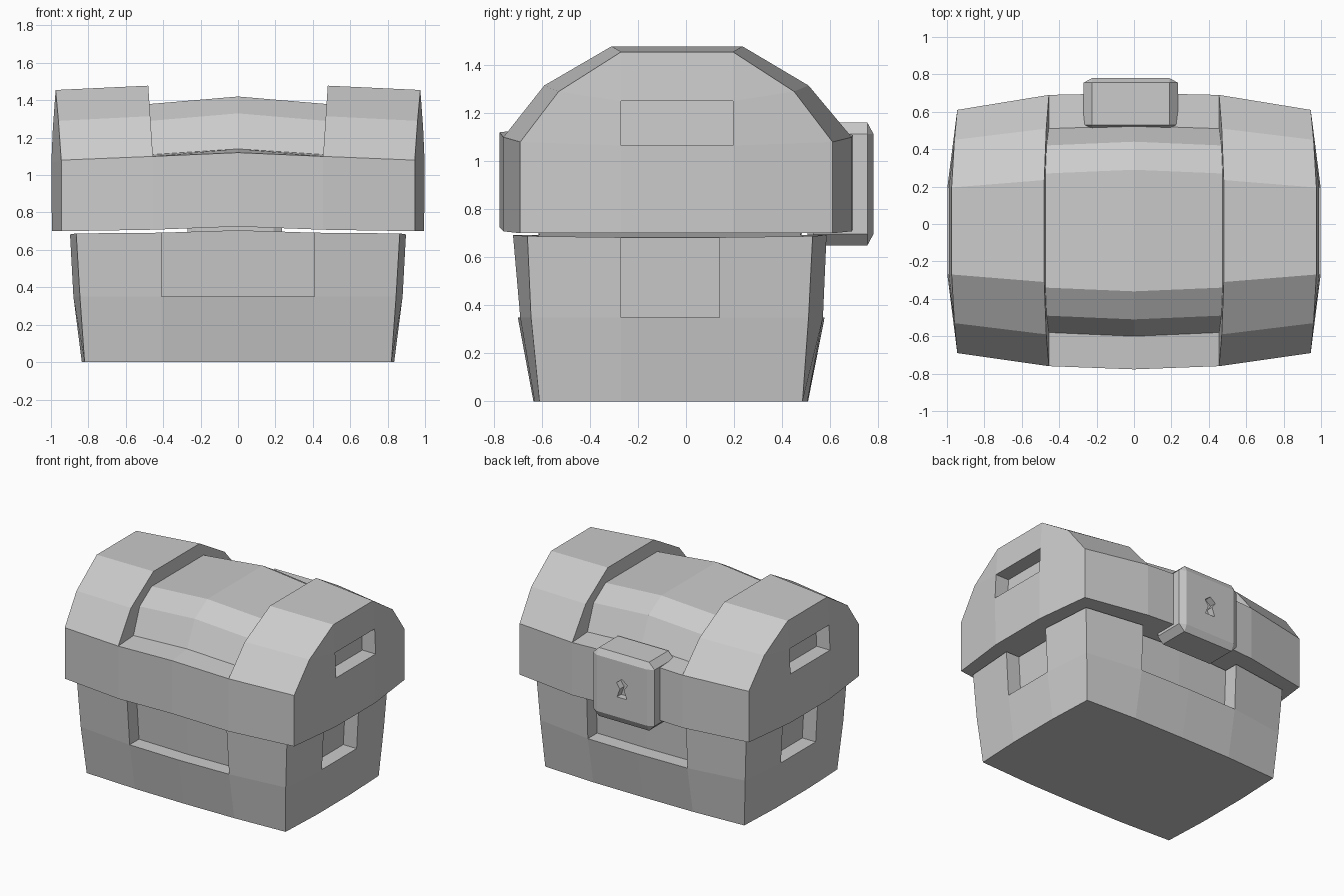
import bpy, bmesh

if "Cube" in bpy.data.objects:
    bpy.data.objects.remove(bpy.data.objects["Cube"])


def finish(name, bm, mirror=False):
    if mirror:
        bmesh.ops.mirror(bm, geom=bm.verts[:] + bm.edges[:] + bm.faces[:],
                         axis='X', merge_dist=0.001)
        bmesh.ops.remove_doubles(bm, verts=bm.verts, dist=0.0005)
    bmesh.ops.recalc_face_normals(bm, faces=bm.faces)
    me = bpy.data.meshes.new(name)
    bm.to_mesh(me)
    bm.free()
    ob = bpy.data.objects.new(name, me)
    bpy.context.collection.objects.link(ob)
    return ob


def shifted(bm, verts, dx=0, dy=0):
    return [bm.verts.new((v.co.x + dx, v.co.y + dy, v.co.z)) for v in verts]


def strip(bm, a, b, closed=False):
    n = len(a)
    for i in range(n if closed else n - 1):
        j = (i + 1) % n
        bm.faces.new((a[i], a[j], b[j], b[i]))


DEPTH = 0.11

# Base: half perimeter at three heights, front centre round to back centre
bm = bmesh.new()
plan = [
    [(0, -.635), (.41, -.63), (.82, -.61), (.835, -.27), (.835, .14), (.82, .485), (.41, .505), (0, .508)],
    [(0, -.70), (.41, -.69), (.845, -.645), (.88, -.27), (.88, .14), (.845, .51), (.41, .57), (0, .577)],
    [(0, -.725), (.41, -.72), (.865, -.66), (.898, -.27), (.898, .14), (.865, .527), (.41, .585), (0, .592)],
]
top_z = [.705, .692, .688, .683, .683, .688, .692, .705]
low, mid, top = [[bm.verts.new((x, y, (0, .35, top_z[i])[k])) for i, (x, y) in enumerate(row)]
                 for k, row in enumerate(plan)]
strip(bm, low, mid)
bm.faces.new(low)
rim = []
notches = {0: (0, DEPTH), 3: (-DEPTH, 0), 6: (0, -DEPTH)}
for i in range(7):
    a, b, c, d = mid[i], mid[i + 1], top[i + 1], top[i]
    if i not in notches:
        bm.faces.new((a, b, c, d))
        rim += [d, c]
        continue
    # Notch open at the top: floor, back wall and side walls
    a2, b2, c2, d2 = shifted(bm, (a, b, c, d), *notches[i])
    bm.faces.new((a, b, b2, a2))
    bm.faces.new((a2, b2, c2, d2))
    if a.co.x > 0:
        bm.faces.new((a, a2, d2, d))
    if b.co.x > 0:
        bm.faces.new((b, b2, c2, c))
    rim += [d] * (a.co.x > 0) + [d2, c2] + [c] * (b.co.x > 0)
bm.faces.new(list(dict.fromkeys(rim)))
finish("chest_base", bm, mirror=True)

# Lid: half, as cross-sections along x
bm = bmesh.new()
end = [(.945, -.69, .70), (.945, -.69, 1.08), (.96, -.53, 1.29), (.975, -.27, 1.455),
       (.975, .195, 1.455), (.96, .45, 1.29), (.945, .61, 1.08), (.945, .61, .70),
       (.995, .195, .70), (.995, -.27, .70)]
band = [(-.76, .708), (-.76, 1.10), (-.59, 1.315), (-.31, 1.478), (.235, 1.478),
        (.51, 1.315), (.69, 1.10), (.69, .708), (.235, .708), (-.31, .708)]
inner = [(-.58, 1.11), (-.49, 1.29), (-.34, 1.38), (.27, 1.38), (.42, 1.29), (.51, 1.11)]
centre = [(-.777, .725), (-.777, 1.12), (-.60, 1.14), (-.51, 1.33), (-.36, 1.42), (.29, 1.42),
          (.44, 1.33), (.525, 1.14), (.70, 1.12), (.70, .725), (.235, .725), (-.31, .725)]


def slant(pts):
    return [bm.verts.new((.455 + max(0, z - 1.1) * .066, y, z)) for y, z in pts]


e = [bm.verts.new(p) for p in end]
b = slant(band)
w = slant(inner)
c = [bm.verts.new((0, y, z)) for y, z in centre]
strip(bm, e, b, closed=True)
strip(bm, b[:2] + w + b[6:], c, closed=True)
bm.faces.new(b[1:7] + w[::-1])

# Bulged lid end with a handle pocket
m1, n1, n2, m2 = pocket = [bm.verts.new(p) for p in (
    (.998, -.27, 1.065), (.99, -.27, 1.25), (.99, .195, 1.25), (.998, .195, 1.065))]
for f in ((e[9], e[0], e[1], m1), (m1, e[1], e[2], n1), (n1, e[2], e[3]),
          (n1, e[3], e[4], n2), (n2, e[4], e[5]), (n2, e[5], e[6], m2),
          (m2, e[6], e[7], e[8]), (e[9], m1, m2, e[8])):
    bm.faces.new(f)
back = shifted(bm, pocket, dx=-DEPTH)
strip(bm, pocket, back, closed=True)
bm.faces.new(back)
finish("chest_lid", bm, mirror=True)

# Lock: chamfered block
bm = bmesh.new()
bmesh.ops.create_cube(bm, size=1)
bmesh.ops.bevel(bm, geom=bm.edges[:], offset=.09, segments=1, affect='EDGES')
bmesh.ops.scale(bm, vec=(.505, .275, .51), verts=bm.verts)
bmesh.ops.translate(bm, vec=(-.0175, .6425, .905), verts=bm.verts)
lock = finish("lock", bm)

# Keyhole cutter
bm = bmesh.new()
hole = [(0, .075), (.045, .04), (.016, 0), (.04, -.065), (-.04, -.065), (-.016, 0), (-.045, .04)]
outer = [bm.verts.new((x - .0175, .85, z + .91)) for x, z in hole]
deep = shifted(bm, outer, dy=-.12)
strip(bm, outer, deep, closed=True)
bm.faces.new(outer)
bm.faces.new(deep)
cutter = finish("keyhole_cutter", bm)
cutter.hide_render = True
cutter.hide_viewport = True
mod = lock.modifiers.new("keyhole", 'BOOLEAN')
mod.operation = 'DIFFERENCE'
mod.solver = 'EXACT'
mod.object = cutter
